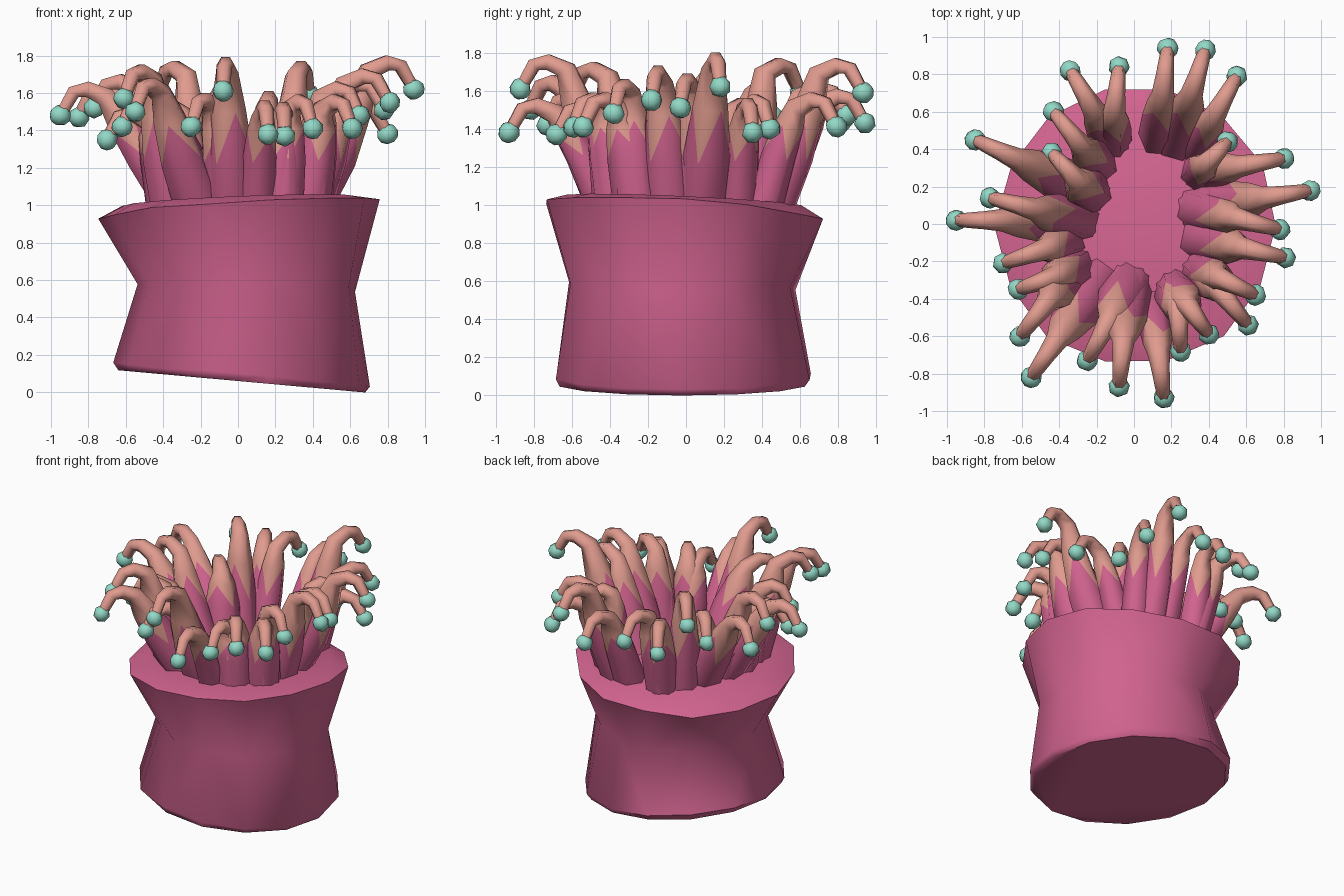
import bpy, bmesh, math, random
from mathutils import Vector

random.seed(4)
if "Cube" in bpy.data.objects:
    bpy.data.objects.remove(bpy.data.objects["Cube"])


def material(name, color):
    m = bpy.data.materials.new(name)
    m.diffuse_color = (*color, 1)
    m.use_nodes = True
    m.node_tree.nodes["Principled BSDF"].inputs["Base Color"].default_value = (*color, 1)
    return m


magenta = material("magenta skin", (0.64, 0.125, 0.275))
salmon = material("salmon skin", (0.75, 0.33, 0.275))
teal = material("teal tip", (0.29, 0.69, 0.57))


def finish(name, bm, mats, sharp_degrees):
    """Turn a bmesh into an object, smooth except along sharp edges."""
    bmesh.ops.recalc_face_normals(bm, faces=bm.faces)
    for f in bm.faces:
        f.smooth = True
    for e in bm.edges:
        e.smooth = e.calc_face_angle(0) < math.radians(sharp_degrees)
    mesh = bpy.data.meshes.new(name)
    bm.to_mesh(mesh)
    bm.free()
    for m in mats:
        mesh.materials.append(m)
    obj = bpy.data.objects.new(name, mesh)
    bpy.context.collection.objects.link(obj)
    return obj


def bridge(bm, low, high):
    """Join two rings with zigzag triangles; returns (lower, upper) faces."""
    lower, upper = [], []
    n = len(low)
    for i in range(n):
        j = (i + 1) % n
        if i % 2:
            lower.append(bm.faces.new((low[i], low[j], high[i])))
            upper.append(bm.faces.new((low[j], high[j], high[i])))
        else:
            lower.append(bm.faces.new((low[i], low[j], high[j])))
            upper.append(bm.faces.new((low[i], high[j], high[i])))
    return lower, upper


# Body: pinched, slightly tilted column with creased sides
def build_body():
    # centre x, centre y, radius, height, slope in x, slope in y, jitter
    rings = [(0.02, -0.02, 0.66, 0.06, -0.09, 0, 0),
             (0.02, -0.02, 0.685, 0.10, -0.09, 0, 0.01),
             (0.04, -0.02, 0.59, 0.57, -0.03, 0, 0.025),
             (0.01, -0.01, 0.75, 0.975, 0.06, -0.07, 0.012),
             (0.01, -0.01, 0.63, 1.02, 0.04, -0.045, 0)]
    sides = 14
    bm = bmesh.new()
    loops = []
    for cx, cy, r, z, sx, sy, jitter in rings:
        loop = []
        for i in range(sides):
            a = math.tau * i / sides
            d = r + random.uniform(-jitter, jitter)
            x, y = cx + d * math.cos(a), cy + d * math.sin(a)
            loop.append(bm.verts.new((x, y, z + sx * x + sy * y + jitter * random.uniform(-1, 1))))
        loops.append(loop)
    for low, high in zip(loops, loops[1:]):
        bridge(bm, low, high)
    bm.faces.new(loops[0])
    bm.faces.new(loops[-1])
    finish("body", bm, [magenta], 48)


build_body()

# Tentacles grow in clusters: foot x, foot y, foot thickness, then the tips
clusters = [
    (.13, .46, .11, [(.18, .94, 1.43)]),
    (.23, .44, .12, [(.38, .93, 1.59)]),
    (.33, .4, .1, [(.55, .79, 1.41)]),
    (.34, .27, .1, [(.5, .44, 1.4), (.8, .35, 1.38)]),
    (.35, .08, .14, [(.94, .18, 1.62), (.78, -.03, 1.51)]),
    (.36, -.08, .14, [(.81, -.18, 1.55)]),
    (.37, -.25, .13, [(.65, -.38, 1.48), (.61, -.54, 1.41)]),
    (.23, -.36, .13, [(.4, -.59, 1.41), (.25, -.68, 1.37)]),
    (.1, -.42, .1, [(.16, -.93, 1.38)]),
    (-.03, -.33, .14, [(-.08, -.87, 1.61), (-.25, -.73, 1.42)]),
    (-.2, -.31, .14, [(-.55, -.82, 1.5)]),
    (-.33, -.25, .14, [(-.61, -.6, 1.57), (-.62, -.35, 1.42)]),
    (-.37, -.1, .12, [(-.7, -.21, 1.35)]),
    (-.3, .02, .13, [(-.95, .02, 1.48), (-.77, .14, 1.52)]),
    (-.24, .17, .13, [(-.85, .45, 1.47), (-.44, .38, 1.38)]),
    (-.2, .32, .12, [(-.43, .6, 1.59)]),
    (-.12, .45, .11, [(-.34, .82, 1.44), (-.08, .84, 1.47)])]


def build_tentacle(index, foot, fat, tip):
    out = Vector((tip.x, tip.y, 0)) - foot
    reach = out.length
    out.normalize()
    side = Vector((-out.y, out.x, 0))
    apex = tip.z + 0.17
    bend = min(0.24, reach * 0.7)
    knee = reach - bend
    # distance from foot, height, thickness
    path = [(0, 0.96, fat), (knee * 0.48, 1.26, fat * 0.9),
            (knee * 0.8, 1.26 + (apex - 1.26) * 0.5, 0.035 + fat * 0.42),
            (knee, apex - 0.07, 0.06), (reach - bend * 0.6, apex - 0.03, 0.048),
            (reach - bend * 0.3, apex - 0.045, 0.042), (reach, tip.z, 0.034)]
    pts = [foot + out * d + Vector((0, 0, z)) for d, z, r in path]
    bm = bmesh.new()
    loops = []
    for k, p in enumerate(pts):
        along = (pts[min(k + 1, len(pts) - 1)] - pts[max(k - 1, 0)]).normalized()
        across = side.cross(along)
        r = path[k][2]
        loops.append([bm.verts.new(p + r * (side * math.cos(a) + across * math.sin(a)))
                      for a in (math.tau * i / 6 for i in range(6))])
    for k, (low, high) in enumerate(zip(loops, loops[1:])):
        lower, upper = bridge(bm, low, high)
        # Zigzag change of colour half way up
        for f in lower:
            f.material_index = int(k > 1)
        for f in upper:
            f.material_index = int(k > 0)
    bm.faces.new(loops[0])
    bm.faces.new(loops[-1]).material_index = 1
    finish(f"tentacle_{index}", bm, [magenta, salmon], 65)

    # Rounded bead at the end
    bead = bmesh.new()
    bmesh.ops.create_uvsphere(bead, u_segments=7, v_segments=5, radius=0.058)
    obj = finish(f"tentacle_tip_{index}", bead, [teal], 90)
    obj.location = tip
    obj.rotation_euler = [random.uniform(0, math.pi) for _ in range(3)]


index = 0
for x, y, fat, tips in clusters:
    for tip in tips:
        index += 1
        build_tentacle(index, Vector((x, y, 0)), fat, Vector(tip))
